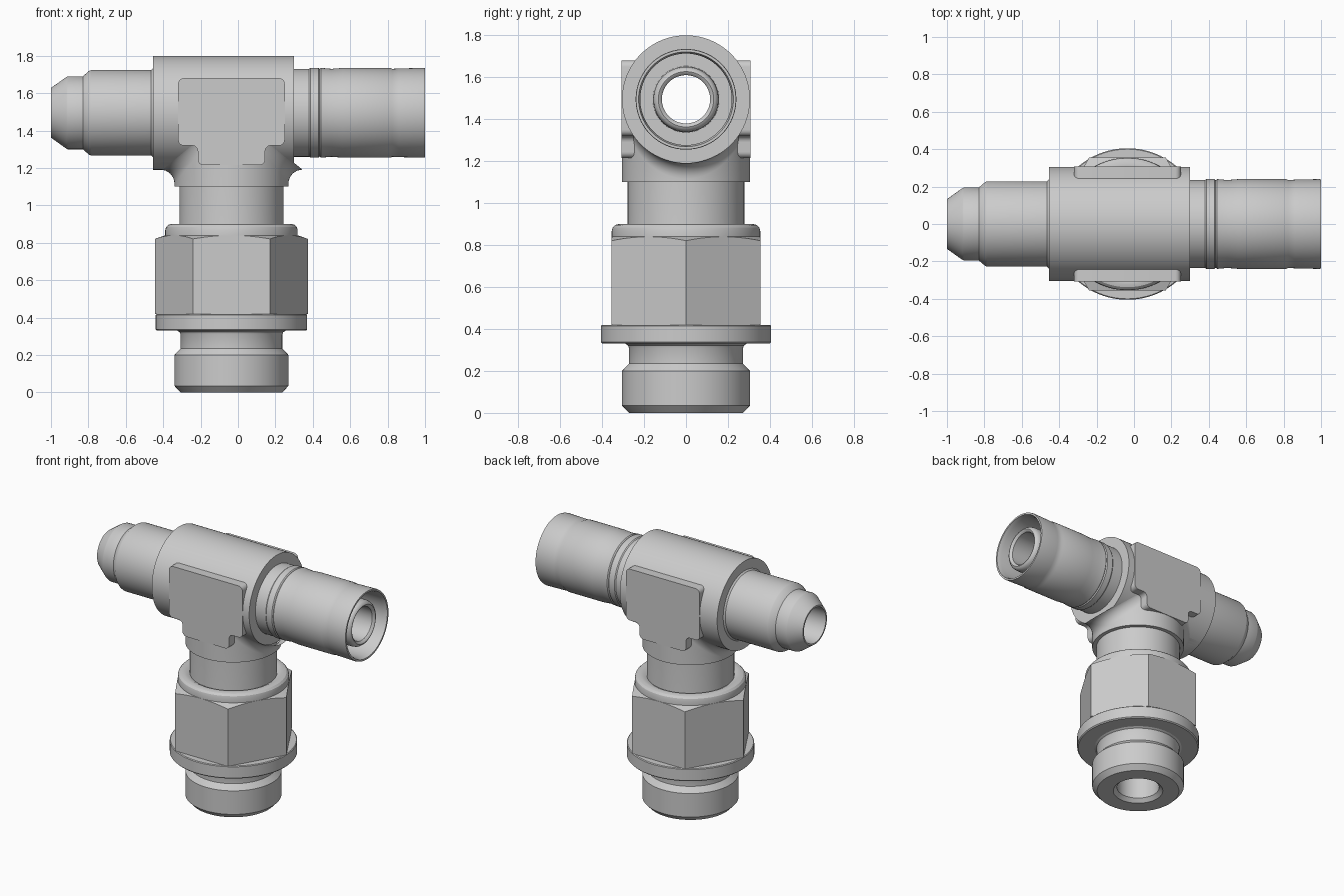
import bpy, bmesh
from math import sin, cos, pi, radians
from mathutils import Vector

if "Cube" in bpy.data.objects:
    bpy.data.objects.remove(bpy.data.objects["Cube"])

SEG = 96
CX, CZ = -0.035, 1.495      # stem axis x, run axis z


def finish(name, bm, angle=30):
    bmesh.ops.recalc_face_normals(bm, faces=bm.faces)
    me = bpy.data.meshes.new(name)
    bm.to_mesh(me)
    bm.free()
    ob = bpy.data.objects.new(name, me)
    bpy.context.collection.objects.link(ob)
    bpy.ops.object.select_all(action='DESELECT')
    ob.select_set(True)
    bpy.context.view_layer.objects.active = ob
    bpy.ops.object.shade_smooth_by_angle(angle=radians(angle))
    return ob


def loft(name, rings, fn, closed=True):
    """Skin rings of points fn(ring, angle); closed joins last ring to first."""
    bm = bmesh.new()
    loops = [[bm.verts.new(fn(r, 2 * pi * i / SEG)) for i in range(SEG)] for r in rings]
    pairs = list(zip(loops, loops[1:])) + ([(loops[-1], loops[0])] if closed else [])
    for a, b in pairs:
        for i in range(SEG):
            j = (i + 1) % SEG
            bm.faces.new((a[i], a[j], b[j], b[i]))
    return finish(name, bm)


def around_x(p, t):
    return Vector((p[0], p[1] * cos(t), CZ + p[1] * sin(t)))


def around_z(p, t):
    return Vector((CX + p[1] * cos(t), p[1] * sin(t), p[0]))


# horizontal run: flared left end, thick body, right sleeve with inner nose (x, radius)
run = loft("tee_run", [
    (-1.0, .122), (-1.0, .133), (-.917, .192), (-.91, .195), (-.83, .195), (-.795, .225),
    (-.785, .228), (-.465, .228), (-.455, .238), (-.455, .305), (.30, .305), (.30, .235),
    (.38, .235), (.387, .24), (.43, .24), (.437, .234), (.444, .24), (.50, .235),
    (.56, .24), (.815, .24), (.825, .235), (.86, .237), (.99, .24), (1.0, .238),
    (1.0, .226), (.97, .218), (.75, .218), (.75, .158), (.94, .155), (.958, .151),
    (.97, .142), (.975, .132), (.97, .122), (.96, .115), (-.3, .115)], around_x)

# vertical passage cut into the run
bm = bmesh.new()
bmesh.ops.create_cone(bm, cap_ends=True, segments=SEG, radius1=.14, radius2=.14, depth=.4)
bmesh.ops.translate(bm, verts=bm.verts, vec=(CX, 0, 1.25))
cutter = finish("passage_cutter", bm)
cutter.hide_render = True
bpy.context.view_layer.objects.active = run
mod = run.modifiers.new("passage", 'BOOLEAN')
mod.operation, mod.object, mod.solver = 'DIFFERENCE', cutter, 'EXACT'
bpy.ops.object.modifier_apply(modifier=mod.name)
bpy.data.objects.remove(cutter)

# stem with lower plug end (z, radius)
loft("stem", [
    (0, .165), (0, .272), (.035, .305), (.20, .305), (.235, .272), (.31, .272),
    (.322, .277), (.33, .29), (.40, .278), (1.25, .278), (1.25, .14), (.025, .14)], around_z)

# washer under the nut
loft("washer", [(.33, .275), (.33, .398), (.337, .405), (.415, .405), (.42, .40),
                (.42, .275)], around_z)


# hexagonal nut with chamfered top corners
def hexagon(p, t):
    z, r, is_hex = p
    if is_hex:
        r = .355 / cos((t % (pi / 3)) - pi / 6)
        z -= (r - .355) * .35 if z > .6 else 0
    return around_z((z, r), t)


loft("hex_nut", [(.42, .27, 0), (.42, 0, 1), (.84, 0, 1), (.84, .354, 0), (.868, .354, 0),
                 (.884, .350, 0), (.896, .338, 0), (.90, .322, 0), (.90, .30, 0),
                 (.885, .27, 0)], hexagon)


# branch collar with fillet that follows the round body
def collar(p, t):
    kind, a = p
    c = cos(t)
    if kind == 'base':
        return around_z((1.10, a), t)
    f = .075 * abs(c)
    off = f * (1 - cos(a)) * (1 if c > 0 else -1)
    z = CZ - .304 * abs(c) - f * (1 - sin(a))
    return Vector((CX + .305 * c + off, .305 * sin(t), z))


loft("branch_collar", [('base', .26), ('base', .305)] +
     [('fillet', pi / 2 * i / 8) for i in range(9)], collar, closed=False)

# flat wrench pads on front and back
outline = [(-.32, 1.68), (-.32, 1.32), (-.215, 1.32), (-.215, 1.215),
           (.145, 1.215), (.145, 1.32), (.25, 1.32), (.25, 1.68)]
for name, s in (("front_pad", -1), ("back_pad", 1)):
    bm = bmesh.new()
    bm.faces.new([bm.verts.new((x, s * .16, z)) for x, z in outline])
    bmesh.ops.bevel(bm, geom=bm.verts[:], offset=.03, segments=5, profile=.5,
                    affect='VERTICES')
    ext = bmesh.ops.extrude_face_region(bm, geom=bm.faces[:])
    bmesh.ops.translate(bm, verts=[v for v in ext["geom"] if isinstance(v, bmesh.types.BMVert)],
                        vec=(0, s * .147, 0))
    finish(name, bm)
